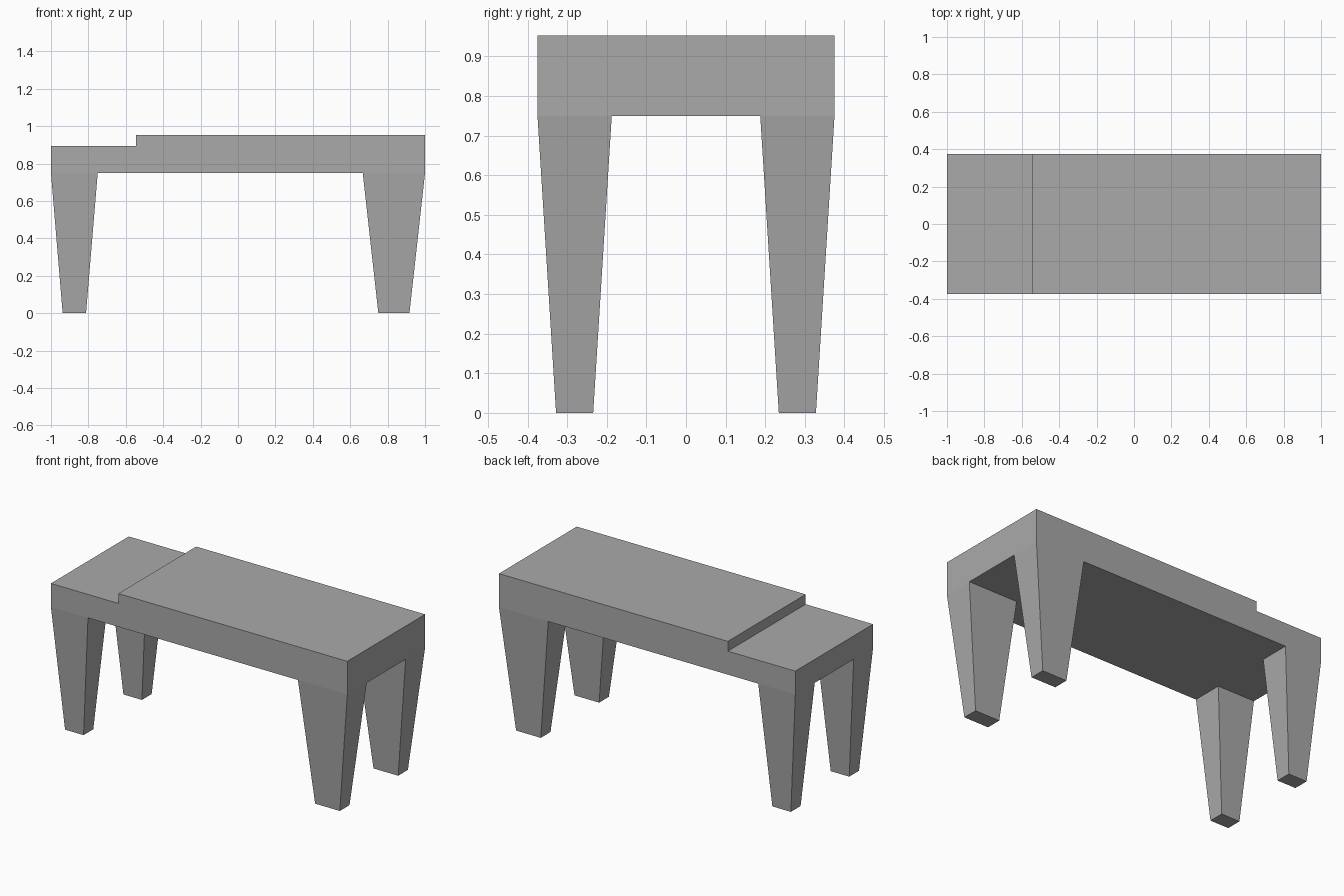
import bpy
import bmesh

cube = bpy.data.objects.get("Cube")
if cube:
    bpy.data.objects.remove(cube, do_unlink=True)

GREY = (0.40, 0.40, 0.40, 1)
grey = bpy.data.materials.new("plain grey")
grey.use_nodes = True
grey.diffuse_color = GREY
grey.node_tree.nodes["Principled BSDF"].inputs["Base Color"].default_value = GREY

HALF_DEPTH = 0.375
SEAT_BOTTOM, LOW_TOP, HIGH_TOP = 0.75, 0.893, 0.953
STEP_X = -0.545


def add_object(name, bm):
    bmesh.ops.recalc_face_normals(bm, faces=bm.faces)
    mesh = bpy.data.meshes.new(name)
    bm.to_mesh(mesh)
    bm.free()
    mesh.materials.append(grey)
    obj = bpy.data.objects.new(name, mesh)
    bpy.context.collection.objects.link(obj)


# Bench top: stepped side profile extruded through the depth
profile = [(-1, SEAT_BOTTOM), (1, SEAT_BOTTOM), (1, HIGH_TOP),
           (STEP_X, HIGH_TOP), (STEP_X, LOW_TOP), (-1, LOW_TOP)]
bm = bmesh.new()
face = bm.faces.new([bm.verts.new((x, -HALF_DEPTH, z)) for x, z in profile])
extruded = bmesh.ops.extrude_face_region(bm, geom=[face])["geom"]
moved = [v for v in extruded if isinstance(v, bmesh.types.BMVert)]
bmesh.ops.translate(bm, verts=moved, vec=(0, 2 * HALF_DEPTH, 0))
add_object("stepped_bench_top", bm)


# Legs: blocks whose feet taper to half the size of their tops
def tapered_leg(name, x, y, width, depth):
    bm = bmesh.new()
    bmesh.ops.create_cube(bm, size=1)
    for v in bm.verts:
        scale = 1 if v.co.z > 0 else 0.5
        v.co = (x + v.co.x * width * scale,
                y + v.co.y * depth * scale,
                (v.co.z + 0.5) * SEAT_BOTTOM)
    # The top is hidden against the bench, so leave it open
    top = max(bm.faces, key=lambda f: f.calc_center_median().z)
    bmesh.ops.delete(bm, geom=[top], context="FACES_ONLY")
    add_object(name, bm)


LEG_DEPTH = HALF_DEPTH / 2
for end, side, width in (("right", -1, 0.25), ("left", 1, 0.333)):
    for row, facing in (("front", -1), ("back", 1)):
        tapered_leg(f"{row}_{end}_leg", side * (1 - width / 2),
                    facing * (HALF_DEPTH - LEG_DEPTH / 2), width, LEG_DEPTH)
